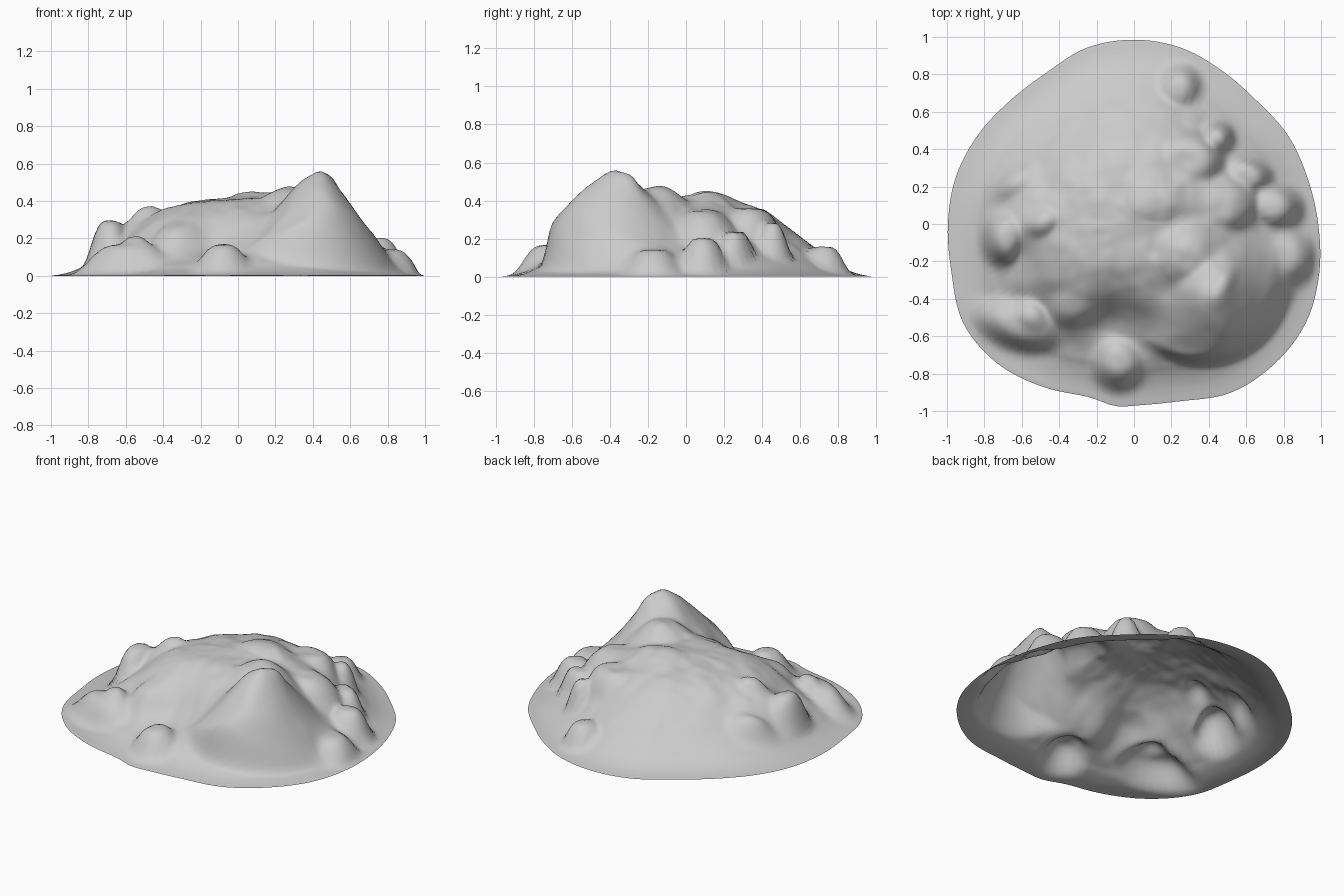
import bpy, bmesh, math
from math import sin, cos, pi, exp, hypot, radians
from mathutils import noise, Vector

if "Cube" in bpy.data.objects:
    bpy.data.objects.remove(bpy.data.objects["Cube"])

# Footprint radius every 15 degrees, starting at +x
RADII = [.985, .96, .95, .93, .945, .975, .985, .975, .935, .935, .96, .985,
         .995, 1.01, 1.055, 1.045, 1.0, .955, .965, .98, 1.04, 1.06, 1.06, 1.025]
# Skirt-to-summit profile: (distance inward from rim, height)
PROFILE = [(0, 0), (.1, .018), (.2, .07), (.35, .18), (.55, .33), (.75, .395), (1, .42)]
# Boulders and shelves: x, y, radius x, radius y, turn, height, steepness
MOUNDS = [
    (.10, .12, .34, .26, 0, .445, 2.5),      # central plateau
    (.28, -.16, .30, .28, -40, .475, 2.3),   # saddle up to the peak
    (.46, -.34, .12, .18, -30, .54, 2.5),    # blunt peak top
    (-.50, .02, .22, .24, 0, .30, 3),        # left shoulder and its rocks
    (-.48, .01, .15, .12, 20, .37, 2.5),
    (-.68, -.07, .11, .15, 0, .295, 3.5),
    (-.60, .22, .16, .10, 40, .23, 3),
    (-.58, -.53, .22, .12, -14, .165, 4),    # front left shelf
    (-.55, -.49, .11, .11, 0, .205, 2.5),
    (-.30, -.38, .20, .17, 35, .28, 3),
    (-.08, -.73, .125, .125, 0, .163, 3.5),  # front boulder
    (.30, .34, .20, .17, -25, .355, 4),      # back right ledges
    (.44, .45, .09, .09, 0, .28, 3.5),
    (.24, .72, .10, .11, -20, .155, 4),
    (.45, .10, .22, .20, -20, .35, 3),
    (.60, .26, .13, .09, -20, .235, 4),
    (.74, .09, .13, .11, -10, .20, 4),
    (.80, -.17, .14, .13, -40, .14, 4),
]


def smoothstep(a, b, v):
    t = min(1, max(0, (v - a) / (b - a)))
    return t * t * (3 - 2 * t)


def cubic(p0, p1, p2, p3, t):
    return p1 + .5 * t * (p2 - p0 + t * (2 * p0 - 5 * p1 + 4 * p2 - p3
                                         + t * (3 * (p1 - p2) + p3 - p0)))


def rim(angle):
    f = angle / (2 * pi) * 24
    i = int(f)
    r = cubic(*[RADII[(i + k) % 24] for k in (-1, 0, 1, 2)], f - i)
    return r + .02 * exp(-((angle - radians(264)) / .1) ** 2)


def profile(s):
    n = len(PROFILE)
    for i in range(n - 1):
        if s <= PROFILE[i + 1][0]:
            (a, ha), (b, hb) = PROFILE[i:i + 2]
            h0 = PROFILE[max(0, i - 1)][1]
            h3 = PROFILE[min(n - 1, i + 2)][1]
            return cubic(h0, ha, hb, h3, (s - a) / (b - a))
    return PROFILE[-1][1]


def blend_max(a, b):
    k = min(.06, max(b, 0) + 1e-6)
    return max(a, b) + max(k - abs(a - b), 0) ** 2 / (4 * k) * .7


def mound(x, y, cx, cy, rx, ry, turn, h, p):
    c, s = cos(radians(turn)), sin(radians(turn))
    dx, dy = x - cx, y - cy
    d = hypot((c * dx + s * dy) / rx, (c * dy - s * dx) / ry)
    return h * exp(-.7 * d ** p)


def peak(x, y):
    dx, dy = x - .43, y + .38
    h = .55 * exp(-hypot(dx / (.31 if dx > 0 else .36), dy / .42) ** 1.7)
    # steep cliff around the front of the peak
    d = hypot((x - .36) / .46, (y + .3) / .42)
    return h * (1 - .8 * smoothstep(.96, 1.14, d) * smoothstep(-.3, -.5, y))


def height(x, y, s):
    z = profile(s)
    # gully between the peak and the left shelf
    z -= .11 * exp(-((x + .08) / .16) ** 2 - ((y + .52) / .17) ** 2)
    z -= .05 * exp(-((x + .45) / .25) ** 2 - ((y + .52) / .19) ** 2)
    z = max(z, 0)
    for m in MOUNDS:
        z = blend_max(z, mound(x, y, *m))
    z = blend_max(z, peak(x, y) * smoothstep(.02, .25, s))
    # weathering, strongest on the middle slopes
    w = noise.noise(Vector((x * 7, y * 7, 3.1))) + .4 * noise.noise(Vector((x * 14, y * 14, 8)))
    z += .013 * w * smoothstep(.12, .35, s)
    return max(0, z) * smoothstep(0, .06, s) + .003 * (1 - s)


# Rocky hill: one open, hollow shell
SEGS, RINGS = 144, 60
bm = bmesh.new()
top = bm.verts.new((0, 0, height(0, 0, 1)))
rings = []
for j in range(1, RINGS + 1):
    t = j / RINGS
    ring = []
    for i in range(SEGS):
        a = 2 * pi * i / SEGS
        r = rim(a) * t
        x, y = r * cos(a), r * sin(a)
        ring.append(bm.verts.new((x, y, 0 if j == RINGS else height(x, y, 1 - t))))
    rings.append(ring)
for i in range(SEGS):
    k = (i + 1) % SEGS
    bm.faces.new((top, rings[0][i], rings[0][k]))
    for inner, outer in zip(rings, rings[1:]):
        bm.faces.new((inner[i], outer[i], outer[k], inner[k]))
mesh = bpy.data.meshes.new("rocky_hill")
bm.to_mesh(mesh)
bm.free()
for p in mesh.polygons:
    p.use_smooth = True
hill = bpy.data.objects.new("rocky_hill", mesh)
bpy.context.collection.objects.link(hill)
